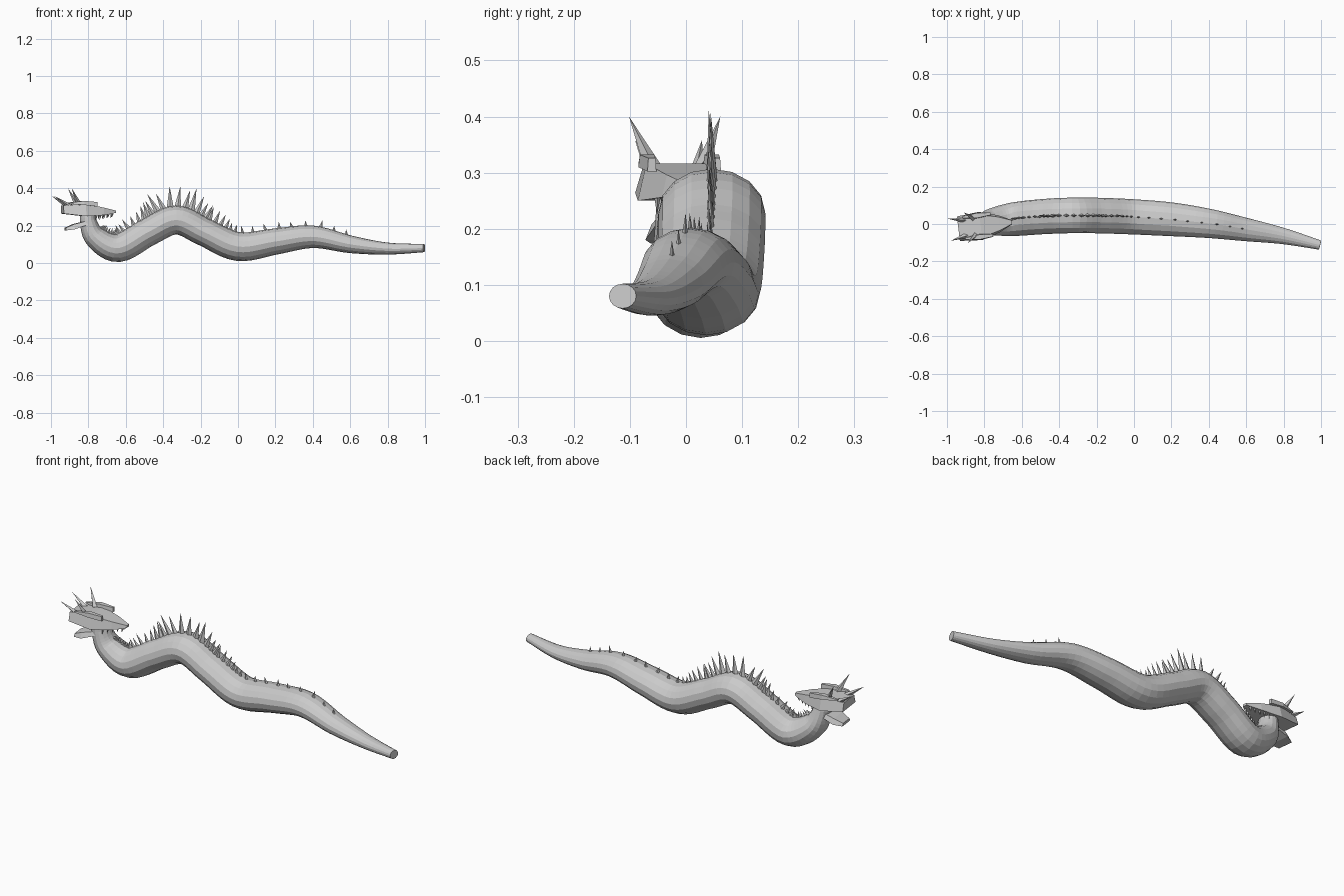
import bpy, bmesh, math, random
from mathutils import Vector, Matrix

random.seed(4)
cube = bpy.data.objects.get("Cube")
if cube:
    bpy.data.objects.remove(cube, do_unlink=True)

grey = bpy.data.materials.new("stone grey")
grey.use_nodes = True
GREY = (0.6, 0.6, 0.6, 1)
grey.diffuse_color = GREY
grey.node_tree.nodes["Principled BSDF"].inputs["Base Color"].default_value = GREY


def finish(bm, name):
    bmesh.ops.recalc_face_normals(bm, faces=bm.faces)
    mesh = bpy.data.meshes.new(name)
    bm.to_mesh(mesh)
    bm.free()
    mesh.materials.append(grey)
    obj = bpy.data.objects.new(name, mesh)
    bpy.context.collection.objects.link(obj)
    return obj


def loft(bm, rings):
    """Skin a list of equal-sized rings and cap both ends."""
    loops = [[bm.verts.new(p) for p in ring] for ring in rings]
    for a, b in zip(loops, loops[1:]):
        for i in range(len(a)):
            j = (i + 1) % len(a)
            bm.faces.new((a[i], a[j], b[j], b[i]))
    bm.faces.new(loops[0])
    bm.faces.new(loops[-1])


def spike(bm, base, tip, radius, sides=4, squash=1.0):
    """Pointed cone from base to tip, optionally thinned sideways."""
    base, tip = Vector(base), Vector(tip)
    axis = tip - base
    side = Vector((0, 1, 0))
    side = (side - axis * side.dot(axis) / axis.length_squared).normalized()
    along = axis.cross(side).normalized()
    ring = []
    for i in range(sides):
        a = 2 * math.pi * i / sides
        ring.append(bm.verts.new(base + along * radius * math.cos(a)
                                 + side * radius * squash * math.sin(a)))
    top = bm.verts.new(tip)
    for i in range(sides):
        bm.faces.new((ring[i], ring[(i + 1) % sides], top))
    bm.faces.new(ring)


# Body path, tail to neck: x, y, z, half width, half thickness
PATH = [
    (0.995, -0.113, 0.08, 0.025, 0.022), (0.8, -0.065, 0.077, 0.043, 0.032),
    (0.6, -0.03, 0.10, 0.062, 0.047), (0.4, 0.003, 0.14, 0.078, 0.06),
    (0.2, 0.025, 0.115, 0.09, 0.07), (0, 0.038, 0.088, 0.094, 0.077),
    (-0.18, 0.045, 0.165, 0.095, 0.075), (-0.33, 0.046, 0.23, 0.095, 0.077),
    (-0.48, 0.04, 0.165, 0.094, 0.075), (-0.64, 0.026, 0.08, 0.09, 0.075),
    (-0.76, 0.012, 0.135, 0.073, 0.06), (-0.80, 0, 0.22, 0.055, 0.045),
    (-0.80, -0.005, 0.28, 0.045, 0.04)]


def sample(t):
    """Smooth interpolation through the path; t counts path points."""
    i = min(int(t), len(PATH) - 2)
    f = t - i
    pts = [PATH[max(0, min(len(PATH) - 1, i + k))] for k in (-1, 0, 1, 2)]
    return [0.5 * (2 * b + (c - a) * f + (2 * a - 5 * b + 4 * c - d) * f * f
                   + (3 * b - a - 3 * c + d) * f ** 3) for a, b, c, d in zip(*pts)]


def frame(t):
    end = len(PATH) - 1
    here = sample(t)
    step = (Vector(sample(min(end, t + 0.02))[:3])
            - Vector(sample(max(0, t - 0.02))[:3])).normalized()
    side = Vector((0, 1, 0))
    side = (side - step * side.dot(step)).normalized()
    return Vector(here[:3]), side, side.cross(step) * -1, here[3], here[4]


# Body
STEPS, SIDES = 72, 16
rings = []
for s in range(STEPS + 1):
    c, side, up, w, h = frame(s * (len(PATH) - 1) / STEPS)
    rings.append([c + side * w * math.cos(a) + up * h * math.sin(a)
                  for a in (2 * math.pi * k / SIDES for k in range(SIDES))])
bm = bmesh.new()
loft(bm, rings)
finish(bm, "body")

# Back spines, tallest on the high hump
bm = bmesh.new()
t = 2.15
while t < 10.4:
    c, side, up, w, h = frame(t)
    if up.z < 0:
        up = -up
    tall = 0.028 + 0.075 * math.exp(-((c.x + 0.33) / 0.18) ** 2)
    tall *= random.uniform(0.75, 1.12)
    lean = Vector((random.uniform(-0.25, 0.2), random.uniform(-0.06, 0.06), 0.1))
    base = c + up * (h - 0.008)
    spike(bm, base, base + (up + lean) * (tall + 0.008), 0.008 + tall * 0.11, 4, 0.5)
    t += 0.34 if c.x > 0 else 0.16
finish(bm, "back_spines")

# Head parts share a local frame: +x is toward the snout
HEAD = Matrix.Translation((-0.80, -0.008, 0.28)) @ Matrix.Rotation(math.radians(7), 4, "Z")


def box_loft(name, sections, y=0.0):
    """Sections: forward, half width, bottom, top; top edge slightly narrower."""
    bm = bmesh.new()
    loft(bm, [[HEAD @ Vector(p) for p in
               ((u, y - w, lo), (u, y + w, lo), (u, y + w * 0.8, hi), (u, y - w * 0.8, hi))]
              for u, w, lo, hi in sections])
    finish(bm, name)


box_loft("upper_head", [(-0.14, 0.066, -0.016, 0.028), (-0.02, 0.076, -0.03, 0.036),
                        (0.08, 0.045, -0.024, 0.016), (0.148, 0.012, -0.012, 0)])
box_loft("lower_jaw", [(-0.125, 0.04, -0.106, -0.092), (-0.08, 0.055, -0.1, -0.072),
                       (0.0, 0.045, -0.072, -0.052)])
for label, s in (("left", 1), ("right", -1)):
    box_loft(label + "_brow", [(-0.11, 0.006, 0.036, 0.042), (-0.03, 0.016, 0.03, 0.052),
                               (0.04, 0.008, 0.022, 0.046)], s * 0.058)

    # Teeth under the snout
    bm = bmesh.new()
    for i in range(5):
        u = 0.04 + 0.022 * i
        y = s * (0.048 - 0.0085 * i)
        spike(bm, HEAD @ Vector((u, y, -0.016)),
              HEAD @ Vector((u - 0.006, y, -0.055 + 0.004 * i)), 0.007)
    finish(bm, label + "_teeth")

    # Tall horn and swept-back horn
    bm = bmesh.new()
    spike(bm, HEAD @ Vector((-0.055, s * 0.045, 0.03)),
          HEAD @ Vector((-0.1, s * 0.082, 0.12)), 0.015)
    spike(bm, HEAD @ Vector((-0.1, s * 0.04, 0.02)),
          HEAD @ Vector((-0.19, s * 0.06, 0.078)), 0.014)
    finish(bm, label + "_horns")
